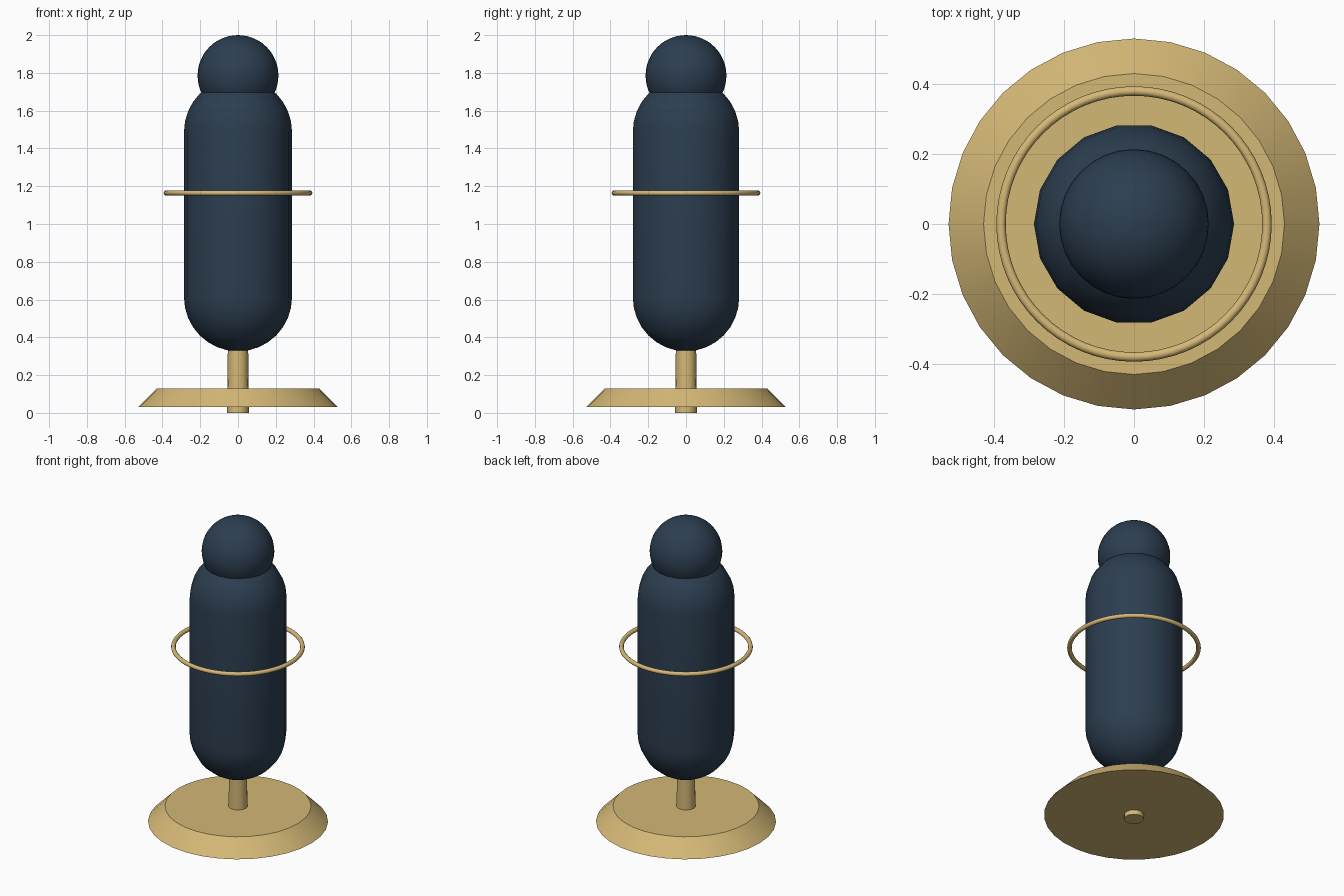
import bpy, bmesh, math

cube = bpy.data.objects.get("Cube")
if cube:
    bpy.data.objects.remove(cube, do_unlink=True)


def linear(hex_code):
    parts = [int(hex_code[i:i + 2], 16) / 255 for i in (0, 2, 4)]
    return [c / 12.92 if c <= 0.04045 else ((c + 0.055) / 1.055) ** 2.4 for c in parts] + [1]


def make_material(name, hex_code):
    mat = bpy.data.materials.new(name)
    mat.use_nodes = True
    mat.diffuse_color = linear(hex_code)
    mat.node_tree.nodes["Principled BSDF"].inputs["Base Color"].default_value = linear(hex_code)
    return mat


def finish(name, mat):
    obj = bpy.context.object
    obj.name = obj.data.name = name
    obj.data.materials.append(mat)
    bpy.ops.object.shade_smooth_by_angle(angle=math.radians(35))
    return obj


def cone(name, mat, sides, r_bottom, r_top, z_bottom, z_top):
    bpy.ops.mesh.primitive_cone_add(vertices=sides, radius1=r_bottom, radius2=r_top,
                                    depth=z_top - z_bottom, location=(0, 0, (z_bottom + z_top) / 2))
    return finish(name, mat)


def capsule(name, mat, sides, radius, z_low, z_high, steps=8):
    # Half profile from the bottom pole to the top pole, spun about z
    profile = []
    for centre, start in ((z_low, -90), (z_high, 0)):
        for i in range(steps + 1):
            a = math.radians(start + 90 * i / steps)
            profile.append((radius * math.cos(a), 0, centre + radius * math.sin(a)))
    bm = bmesh.new()
    verts = [bm.verts.new(p) for p in profile]
    edges = [bm.edges.new(pair) for pair in zip(verts, verts[1:])]
    bmesh.ops.spin(bm, geom=verts + edges, axis=(0, 0, 1), cent=(0, 0, 0),
                   angle=math.tau, steps=sides)
    bmesh.ops.remove_doubles(bm, verts=bm.verts, dist=0.0001)
    bmesh.ops.recalc_face_normals(bm, faces=bm.faces)
    mesh = bpy.data.meshes.new(name)
    bm.to_mesh(mesh)
    bm.free()
    obj = bpy.data.objects.new(name, mesh)
    bpy.context.collection.objects.link(obj)
    bpy.ops.object.select_all(action="DESELECT")
    obj.select_set(True)
    bpy.context.view_layer.objects.active = obj
    return finish(name, mat)


navy = make_material("navy", "2C3E50")
gold = make_material("gold", "D4B876")

# Stand
cone("base", gold, 32, 0.53, 0.43, 0.03, 0.13)
cone("stem", gold, 16, 0.058, 0.053, 0, 0.42)

# Body and head
capsule("body", navy, 18, 0.286, 0.612, 1.488)
bpy.ops.mesh.primitive_uv_sphere_add(segments=32, ring_count=24, radius=0.214, location=(0, 0, 1.786))
finish("head", navy)

# Floating ring
bpy.ops.mesh.primitive_torus_add(major_segments=64, minor_segments=12, major_radius=0.38,
                                 minor_radius=0.0135, location=(0, 0, 1.164))
finish("ring", gold)
